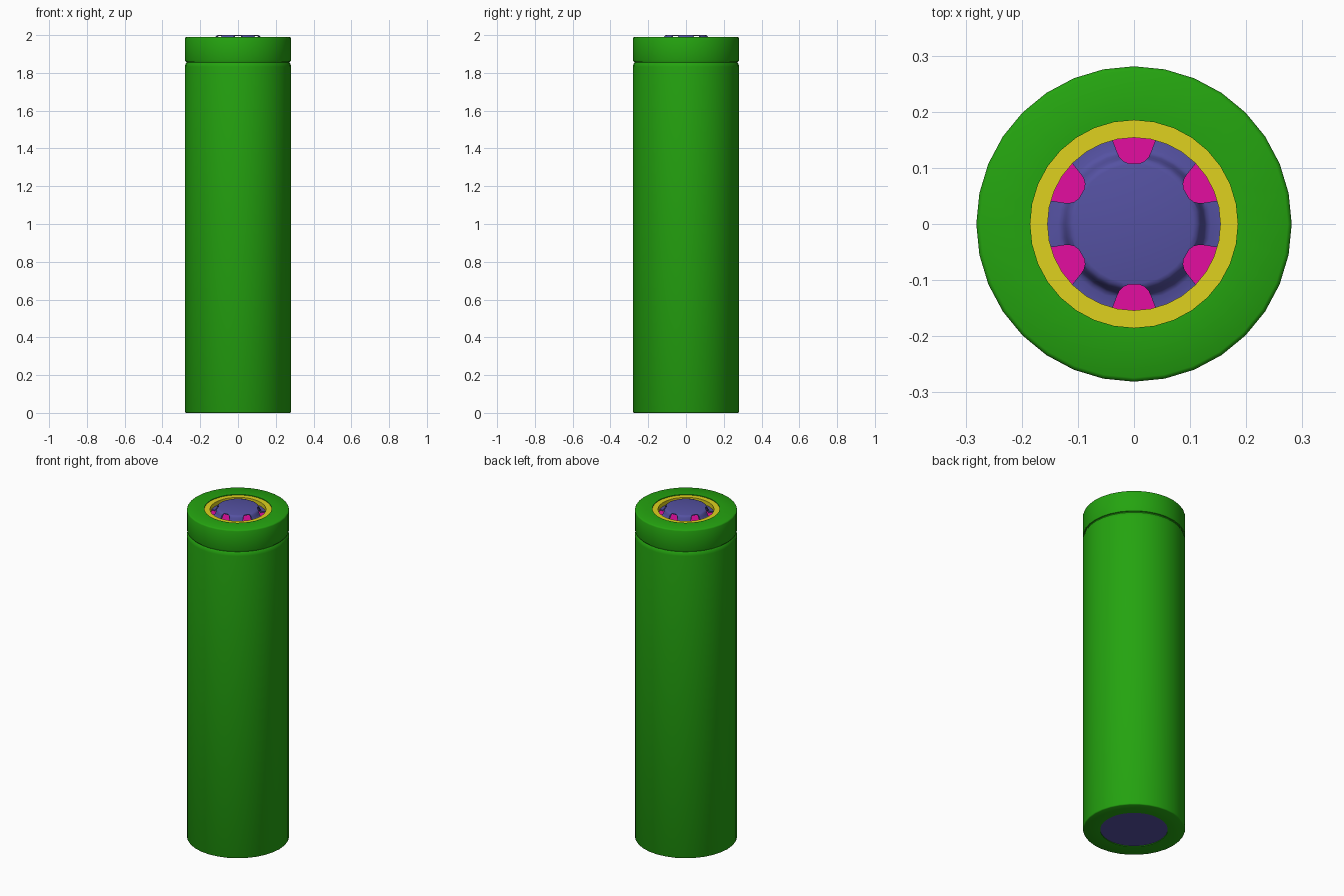
import bpy, bmesh, math

if "Cube" in bpy.data.objects:
    bpy.data.objects.remove(bpy.data.objects["Cube"])

SIDES = 32


def material(name, rgb):
    m = bpy.data.materials.new(name)
    m.diffuse_color = (*rgb, 1)
    m.use_nodes = True
    m.node_tree.nodes["Principled BSDF"].inputs["Base Color"].default_value = m.diffuse_color
    return m


def finish(name, bm, mat=None):
    bmesh.ops.remove_doubles(bm, verts=bm.verts, dist=1e-5)
    bmesh.ops.recalc_face_normals(bm, faces=bm.faces)
    mesh = bpy.data.meshes.new(name)
    bm.to_mesh(mesh)
    bm.free()
    ob = bpy.data.objects.new(name, mesh)
    bpy.context.collection.objects.link(ob)
    if mat:
        mesh.materials.append(mat)
    return ob


def lathe(name, profile, mat, closed=False):
    """Revolve (radius, z) points around the z axis."""
    bm = bmesh.new()
    vs = [bm.verts.new((r, 0, z)) for r, z in profile]
    pairs = list(zip(vs, vs[1:])) + ([(vs[-1], vs[0])] if closed else [])
    edges = [bm.edges.new(p) for p in pairs]
    bmesh.ops.spin(bm, geom=vs + edges, cent=(0, 0, 0), axis=(0, 0, 1),
                   angle=math.tau, steps=SIDES, use_merge=False)
    return finish(name, bm, mat)


def activate(ob):
    bpy.ops.object.select_all(action='DESELECT')
    ob.select_set(True)
    bpy.context.view_layer.objects.active = ob


def smooth(ob):
    activate(ob)
    bpy.ops.object.shade_smooth_by_angle(angle=math.radians(40))


green = material("wrap_green", (0.018, 0.37, 0.005))
yellow = material("insulator_yellow", (0.74, 0.64, 0.013))
blue = material("metal_blue", (0.09, 0.083, 0.36))
pink = material("vent_pink", (0.77, 0.004, 0.35))

# Outer wrap: rounded ends, a crimp groove near the top, open in the middle
wrap = lathe("outer_wrap", [
    (0.186, 0.0), (0.275, 0.0), (0.279, 0.002), (0.281, 0.006),
    (0.281, 1.832), (0.2795, 1.842), (0.276, 1.850), (0.273, 1.855),
    (0.274, 1.859), (0.279, 1.861), (0.281, 1.866),
    (0.281, 1.982), (0.279, 1.987), (0.274, 1.99), (0.185, 1.99),
    (0.185, 1.965), (0.265, 1.965), (0.265, 0.02), (0.186, 0.02)], green, True)

# Metal can with the exposed base
can = lathe("cell_can", [(0, 0.004), (0.19, 0.004), (0.19, 0.025), (0.26, 0.025),
                         (0.26, 1.90), (0, 1.90)], blue)

# Insulator ring inside the lip
ring = lathe("insulator_ring", [(0.154, 1.92), (0.154, 1.986), (0.187, 1.986),
                                (0.187, 1.92)], yellow, True)

# Vent disc beneath the terminal
disc = lathe("vent_disc", [(0, 1.953), (0.157, 1.953), (0.157, 1.925), (0, 1.925)], pink)

# Raised terminal cap: flat top, sloped wall, flange
cap = lathe("terminal_cap", [
    (0, 2.0), (0.106, 2.0), (0.113, 1.998), (0.118, 1.992), (0.122, 1.982),
    (0.126, 1.971), (0.130, 1.965), (0.137, 1.962), (0.156, 1.961), (0.156, 1.956),
    (0.124, 1.956), (0.112, 1.994), (0, 1.996)], blue)

# Six round-ended notches around the cap
bm = bmesh.new()
half = [(0.108, 0.010), (0.112, 0.019), (0.119, 0.026), (0.128, 0.030), (0.172, 0.047)]
outline = half + [(x, -y) for x, y in reversed(half)]
for i in range(6):
    a = math.radians(30 + 60 * i)
    c, s = math.cos(a), math.sin(a)
    face = bm.faces.new([bm.verts.new((x * c - y * s, x * s + y * c, 1.93)) for x, y in outline])
    top = bmesh.ops.extrude_face_region(bm, geom=[face])["geom"]
    bmesh.ops.translate(bm, vec=(0, 0, 0.1),
                        verts=[g for g in top if isinstance(g, bmesh.types.BMVert)])
cutter = finish("notch_cutter", bm)
cutter.hide_render = True

cut = cap.modifiers.new("notches", 'BOOLEAN')
cut.operation = 'DIFFERENCE'
cut.solver = 'EXACT'
cut.object = cutter
activate(cap)
bpy.ops.object.modifier_apply(modifier=cut.name)
bpy.data.objects.remove(cutter)

for ob in (wrap, can, ring, disc, cap):
    smooth(ob)
